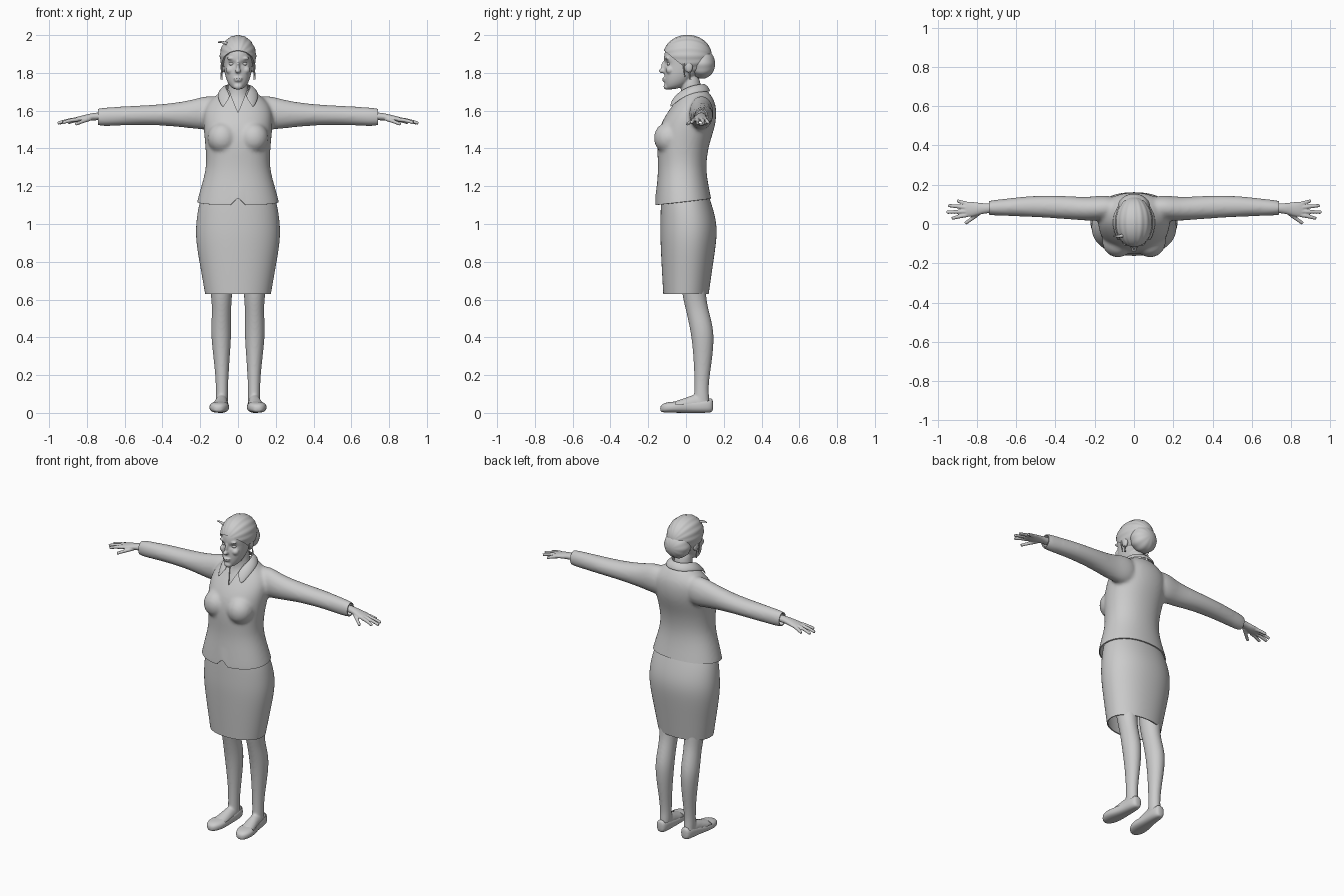
import bpy, bmesh, math
from mathutils import Vector, Matrix

if "Cube" in bpy.data.objects:
    bpy.data.objects.remove(bpy.data.objects["Cube"])


def new_object(name, bm):
    me = bpy.data.meshes.new(name)
    bm.to_mesh(me)
    bm.free()
    ob = bpy.data.objects.new(name, me)
    bpy.context.collection.objects.link(ob)
    return ob


def mod(ob, kind, **settings):
    m = ob.modifiers.new(kind.title(), kind)
    for key, value in settings.items():
        setattr(m, key, value)
    return ob


def mirror(ob):
    return mod(ob, 'MIRROR', use_clip=False, use_mirror_merge=False)


def bake(obs):
    bpy.ops.object.select_all(action='DESELECT')
    for ob in obs:
        ob.select_set(True)
    bpy.context.view_layer.objects.active = obs[0]
    bpy.ops.object.convert(target='MESH')


def loft(name, rings, axis=2, p=1.0, n=24, caps=True):
    """Skin ellipses (t, a, b, ra, rb) placed along one axis."""
    bm = bmesh.new()
    others = [i for i in range(3) if i != axis]
    rows = []
    for t, a, b, ra, rb in rings:
        row = []
        for k in range(n):
            c, s = math.cos(2 * math.pi * k / n), math.sin(2 * math.pi * k / n)
            co = Vector()
            co[axis] = t
            co[others[0]] = a + ra * math.copysign(abs(c) ** p, c)
            co[others[1]] = b + rb * math.copysign(abs(s) ** p, s)
            row.append(bm.verts.new(co))
        rows.append(row)
    for r0, r1 in zip(rows, rows[1:]):
        for k in range(n):
            bm.faces.new((r0[k], r0[(k + 1) % n], r1[(k + 1) % n], r1[k]))
    if caps:
        bm.faces.new(rows[0])
        bm.faces.new(rows[-1])
    bmesh.ops.recalc_face_normals(bm, faces=bm.faces)
    return mod(new_object(name, bm), 'SUBSURF', levels=2, render_levels=2)


def ball(name, centre, radii, grooves=0):
    bm = bmesh.new()
    bmesh.ops.create_uvsphere(bm, u_segments=96 if grooves else 24, v_segments=24 if grooves else 14, radius=1)
    for v in bm.verts:
        k = 1 + (0.014 * math.cos(grooves * math.atan2(v.co.y, v.co.x)) if grooves else 0)
        v.co = Vector((v.co.x * k, v.co.y * k, v.co.z))
    m = Matrix.Translation(centre) @ Matrix.Diagonal((*radii, 1)) @ Matrix.Rotation(math.pi / 2, 4, 'X')
    bmesh.ops.transform(bm, matrix=m, verts=bm.verts)
    return new_object(name, bm)


def tube(name, points, r0, r1):
    cu = bpy.data.curves.new(name, 'CURVE')
    cu.dimensions, cu.bevel_depth, cu.bevel_resolution, cu.use_fill_caps = '3D', 1, 3, True
    sp = cu.splines.new('NURBS')
    sp.points.add(len(points) - 1)
    sp.use_endpoint_u, sp.order_u = True, 3
    for i, (pt, q) in enumerate(zip(sp.points, points)):
        pt.co = (*q, 1)
        pt.radius = r0 + (r1 - r0) * i / (len(points) - 1)
    ob = bpy.data.objects.new(name, cu)
    bpy.context.collection.objects.link(ob)
    return ob


def fuse(name, obs, voxel, smooth):
    """Blend overlapping closed parts into one skin."""
    bake(obs)
    bpy.ops.object.join()
    ob = bpy.context.view_layer.objects.active
    ob.name = name
    mod(ob, 'REMESH', mode='VOXEL', voxel_size=voxel)
    mod(ob, 'SMOOTH', factor=0.5, iterations=smooth)
    bake([ob])
    return ob


def cut(bm, co, no, **kw):
    bmesh.ops.bisect_plane(bm, geom=bm.verts[:] + bm.edges[:] + bm.faces[:], plane_co=co, plane_no=no, **kw)


# Jacket: torso, bust and sleeves blended, then hemmed
body = [(1.04, .230, -.167, .148), (1.10, .225, -.165, .143), (1.2, .196, -.156, .12), (1.3, .167, -.147, .105),
        (1.4, .173, -.155, .118), (1.47, .18, -.15, .14), (1.53, .185, -.135, .158), (1.59, .185, -.10, .163),
        (1.64, .165, -.063, .157), (1.68, .12, -.035, .135), (1.72, .065, -.01, .105)]
torso = loft("jacket", [(z, 0, (f + b) / 2, w, (b - f) / 2) for z, w, f, b in body], p=.92)
bust = mirror(ball("bust", (.082, -.09, 1.455), (.08, .08, .085)))
sleeve = mirror(loft("sleeve", [
    (.08, .085, 1.59, .055, .085), (.16, .082, 1.588, .065, .093), (.21, .078, 1.585, .062, .083),
    (.27, .078, 1.58, .06, .072), (.40, .088, 1.578, .059, .055), (.55, .09, 1.575, .053, .052),
    (.65, .085, 1.57, .044, .05), (.79, .08, 1.564, .037, .05)], axis=0))
jacket = fuse("jacket", [torso, bust, sleeve], .01, 8)
bm = bmesh.new()
bm.from_mesh(jacket.data)
cut(bm, (0, -.165, 1.10), (0, -.035, .305), clear_inner=True)
for s in (-1, 1):
    cut(bm, (s * .74, 0, 0), (s, 0, 0), clear_outer=True)
    cut(bm, (0, 0, 1.59), (s * .11, 0, -.045))
    cut(bm, (s * .04, 0, 0), (1, 0, 0))
neckline = [f for f in bm.faces if (c := f.calc_center_median()).y < .04 and c.z > 1.59 + 2.44 * abs(c.x)]
bmesh.ops.delete(bm, geom=neckline, context='FACES')
for v in bm.verts:  # front notch in the hem
    if v.co.y < 0 and abs(v.co.x) < .04:
        fall = max(0, 1 - (v.co.z - 1.10) / .12)
        v.co.z += .04 * (1 - abs(v.co.x) / .04) * fall
bm.to_mesh(jacket.data)
bm.free()

# Shirt collar folded over the jacket
top = [(0, .098, 1.74), (.045, .082, 1.74), (.068, .035, 1.735), (.06, -.018, 1.712), (.036, -.06, 1.675)]
low = [(0, .13, 1.70), (.065, .11, 1.695), (.1, .04, 1.68), (.1, -.035, 1.65), (.08, -.09, 1.605)]
bm = bmesh.new()
rows = []
for a, b in zip(top, low):
    _, loc, nor, _ = jacket.closest_point_on_mesh(Vector(b))
    b = loc + nor * .012
    mid = (Vector(a) + b) / 2 + Vector((a[0], a[1] - .03, .06)).normalized() * .008
    rows.append([bm.verts.new(q) for q in (a, mid, b)])
for r0, r1 in zip(rows, rows[1:]):
    for k in range(2):
        bm.faces.new((r0[k], r0[k + 1], r1[k + 1], r1[k]))
collar = new_object("shirt_collar", bm)
mod(collar, 'MIRROR', use_clip=True)
mod(collar, 'SOLIDIFY', thickness=.008, offset=0)
mod(collar, 'SUBSURF', levels=2)
for e in collar.data.edges:  # keep the collar tips pointed
    e.use_edge_sharp = False
mod(jacket, 'SOLIDIFY', thickness=.007, offset=-1)

# Skirt
skirt = loft("skirt", [
    (1.17, 0, -.008, .185, .122), (1.10, 0, .002, .209, .136), (1.02, 0, .012, .221, .148), (.95, 0, .014, .225, .151),
    (.87, 0, .011, .218, .145), (.75, 0, .005, .196, .133), (.63, 0, 0, .175, .121)], p=.93, n=32, caps=False)
mod(skirt, 'SOLIDIFY', thickness=.007, offset=-1)

# Legs with feet
leg = loft("leg", [
    (.80, .092, .03, .07, .075), (.62, .087, .042, .056, .062), (.55, .087, .058, .05, .06), (.47, .089, .078, .053, .062),
    (.40, .089, .089, .053, .06), (.30, .087, .09, .044, .051), (.20, .085, .085, .035, .041), (.12, .085, .081, .032, .037),
    (.07, .085, .083, .033, .042), (.03, .085, .083, .03, .04)])
foot = loft("foot", [
    (-.1, .1, .03, .03, .018), (-.05, .097, .034, .044, .03), (0, .092, .042, .038, .039), (.04, .088, .05, .034, .048),
    (.09, .086, .05, .032, .046), (.125, .086, .045, .024, .034)], axis=1)
mirror(fuse("legs", [leg, foot], .007, 4))

# Flat slip-on shoes with an open top
shoe = loft("shoes", [
    (-.137, .104, .022, .014, .014), (-.12, .104, .027, .037, .025), (-.08, .101, .03, .053, .029),
    (-.03, .097, .031, .051, .031), (.03, .09, .032, .04, .032), (.09, .087, .037, .038, .037),
    (.13, .086, .041, .032, .04), (.144, .086, .04, .018, .03)], axis=1, p=.8)
bake([shoe])
bm = bmesh.new()
bm.from_mesh(shoe.data)
opening = [f for f in bm.faces if f.normal.z > .5 and -.055 < f.calc_center_median().y < .125]
bmesh.ops.delete(bm, geom=opening, context='FACES')
bm.to_mesh(shoe.data)
bm.free()
mod(shoe, 'SOLIDIFY', thickness=.004, offset=-1)
mirror(shoe)

# Hands
parts = [loft("palm", [
    (.70, .082, 1.57, .025, .022), (.76, .08, 1.57, .025, .02), (.80, .076, 1.562, .033, .018),
    (.84, .075, 1.556, .041, .015), (.872, .074, 1.551, .036, .010)], axis=0)]
for tip in ([(.85, .046, 1.553), (.895, .038, 1.549), (.928, .028, 1.536)],
            [(.85, .064, 1.555), (.91, .062, 1.549), (.955, .06, 1.533)],
            [(.85, .084, 1.555), (.905, .09, 1.549), (.946, .094, 1.533)],
            [(.84, .100, 1.553), (.875, .110, 1.547), (.9, .118, 1.535)],
            [(.785, .06, 1.556), (.82, .03, 1.545), (.86, .003, 1.528)]):
    parts.append(tube("finger", tip, .0115, .0085))
mirror(fuse("hands", parts, .004, 3))

# Head, face and neck
skull = [(1.712, .022, -.105, -.06), (1.73, .045, -.112, 0), (1.76, .061, -.115, .03), (1.80, .072, -.116, .07),
         (1.84, .077, -.114, .1), (1.88, .08, -.119, .115), (1.92, .08, -.113, .115), (1.96, .062, -.085, .1),
         (1.985, .035, -.05, .07)]
face = [loft("head", [(z, 0, (f + b) / 2, w, (b - f) / 2) for z, w, f, b in skull], p=.95),
        loft("neck", [(1.55, 0, .02, .12, .115), (1.62, 0, .033, .105, .09), (1.67, 0, .037, .066, .062),
                      (1.72, 0, .026, .051, .053), (1.80, 0, .02, .05, .05)]),
        ball("nose_tip", (0, -.124, 1.811), (.015, .021, .013)),
        ball("nose_bridge", (0, -.117, 1.832), (.009, .015, .032)),
        ball("upper_lip", (0, -.113, 1.770), (.024, .014, .006)),
        ball("lower_lip", (0, -.112, 1.759), (.02, .014, .006)),
        ball("chin", (0, -.101, 1.728), (.024, .018, .018)),
        mirror(ball("brow", (.033, -.1, 1.877), (.027, .012, .008))),
        mirror(ball("cheek", (.042, -.085, 1.815), (.022, .022, .022))),
        mirror(ball("ear", (.081, .015, 1.832), (.012, .022, .032)))]
head = fuse("head", face, .005, 3)
for v in head.data.vertices:  # eye sockets
    if v.co.y < -.05:
        d = math.hypot((abs(v.co.x) - .033) / .02, (v.co.z - 1.849) / .013)
        v.co.y += .011 * math.exp(-d * d)
mirror(ball("eyes", (.033, -.087, 1.848), (.016, .014, .011)))
mirror(tube("earrings", [(.088, .02, 1.805), (.09, .022, 1.785), (.086, .022, 1.765)], .003, .006))

# Swept-back hair, low bun and loose strands
cap = ball("hair", (0, .008, 1.89), (.096, .129, .11), grooves=16)
bm = bmesh.new()
bm.from_mesh(cap.data)
cut(bm, (0, -.125, 1.925), (0, .15, .185), clear_inner=True)
bm.to_mesh(cap.data)
bm.free()
mod(cap, 'SOLIDIFY', thickness=.012, offset=-1)
ball("hair_bun", (0, .085, 1.848), (.082, .069, .08), grooves=10)
tube("loose_strand", [(-.06, -.06, 1.955), (-.085, -.065, 1.967), (-.105, -.06, 1.962)], .009, .003)
mirror(tube("side_strands", [(.084, -.01, 1.87), (.09, -.015, 1.83), (.083, -.005, 1.78)], .006, .002))

# Apply everything and shade smooth
everything = [o for o in bpy.context.scene.objects]
bake(everything)
bpy.ops.object.shade_smooth_by_angle(angle=math.radians(45))
